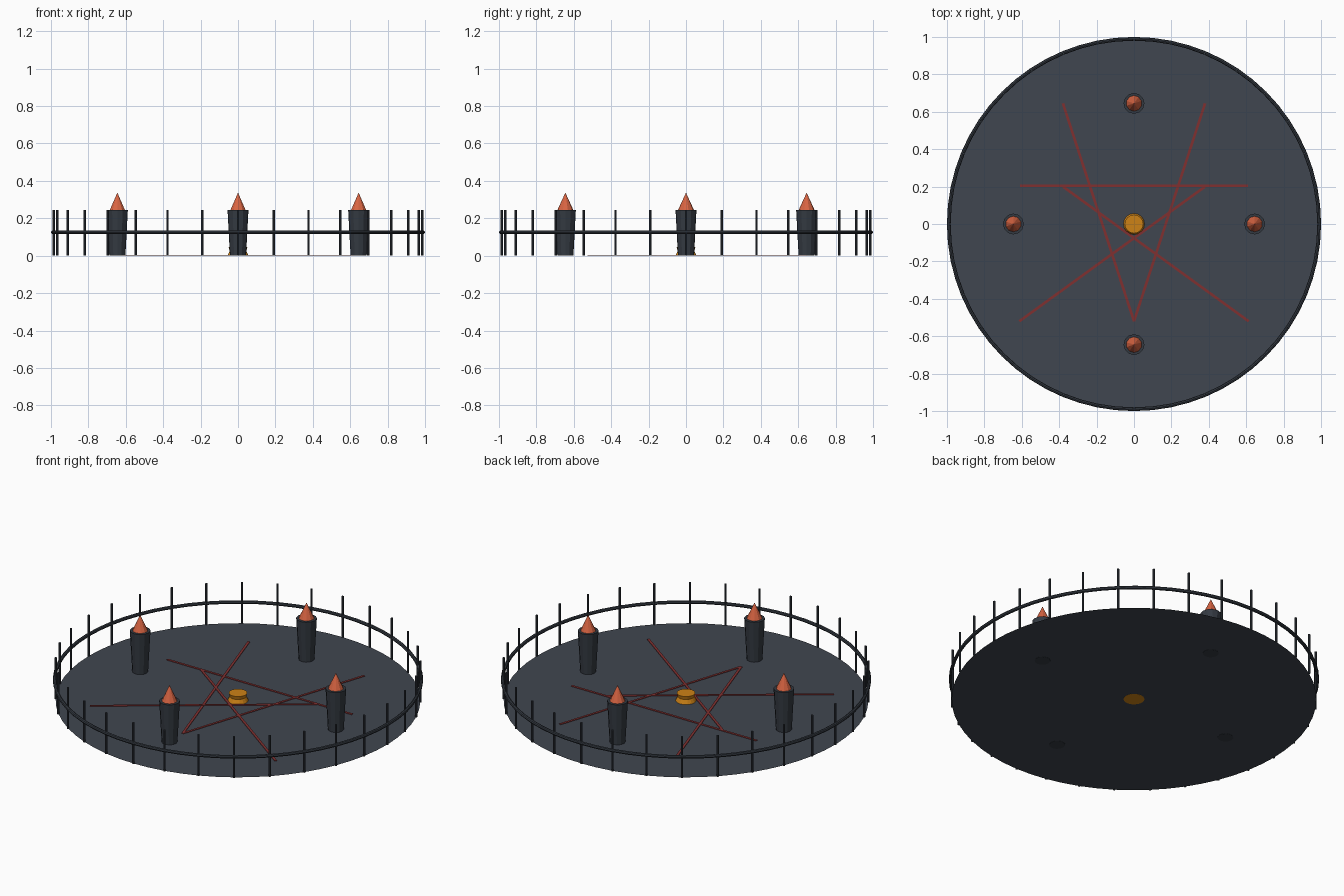
import bpy, math
from math import sin, cos, pi

if "Cube" in bpy.data.objects:
    bpy.data.objects.remove(bpy.data.objects["Cube"])


def srgb(r, g, b):
    return tuple(((c / 255 + 0.055) / 1.055) ** 2.4 for c in (r, g, b)) + (1.0,)


def material(name, rgb):
    m = bpy.data.materials.new(name)
    m.diffuse_color = srgb(*rgb)
    m.use_nodes = True
    m.node_tree.nodes["Principled BSDF"].inputs["Base Color"].default_value = m.diffuse_color
    return m


STONE = material("slate floor", (64, 70, 80))
IRON = material("dark iron", (52, 58, 66))
RED = material("dull red", (128, 48, 48))
FLAME = material("flame orange", (216, 100, 66))
GOLD = material("amber gold", (205, 130, 22))


def finish(name, mat, smooth=False):
    ob = bpy.context.object
    ob.name = name
    ob.data.materials.append(mat)
    if smooth:
        bpy.ops.object.shade_smooth_by_angle(angle=math.radians(40))
    return ob


def frustum(name, mat, x, y, z0, z1, r0, r1, sides, smooth=False):
    bpy.ops.mesh.primitive_cone_add(vertices=sides, radius1=r0, radius2=r1,
                                    depth=z1 - z0, location=(x, y, (z0 + z1) / 2))
    return finish(name, mat, smooth)


# Round floor, a single thin sheet
bpy.ops.mesh.primitive_circle_add(vertices=64, radius=0.985, fill_type='NGON',
                                  location=(0, 0, 0.001))
finish("floor", STONE)

# Fence: one rail and 32 thin posts
bpy.ops.mesh.primitive_torus_add(major_radius=0.99, minor_radius=0.01,
                                 major_segments=64, minor_segments=8,
                                 location=(0, 0, 0.125))
finish("fence_rail", IRON, True)
for i in range(32):
    a = i * pi / 16
    frustum("fence_post", IRON, 0.985 * cos(a), 0.985 * sin(a), 0, 0.245, 0.0065, 0.0065, 8)

# Four tapered torch stands with flames
for i in range(4):
    x, y = 0.645 * cos(i * pi / 2), 0.645 * sin(i * pi / 2)
    frustum("torch_stand", IRON, x, y, 0, 0.245, 0.043, 0.056, 12)
    frustum("torch_flame", FLAME, x, y, 0.2455, 0.337, 0.042, 0, 10)

# Five painted floor lines forming a loose star
LINES = [(-0.61, 0.205, 0.61, 0.205), (-0.38, 0.645, 0, -0.52), (0.38, 0.645, 0, -0.52),
         (-0.613, -0.52, 0.38, 0.2), (0.613, -0.52, -0.38, 0.2)]
for i, (x0, y0, x1, y1) in enumerate(LINES):
    bpy.ops.mesh.primitive_cube_add(
        size=1, location=((x0 + x1) / 2, (y0 + y1) / 2, 0.003 + i * 0.0001),
        rotation=(0, 0, math.atan2(y1 - y0, x1 - x0)),
        scale=(math.hypot(x1 - x0, y1 - y0), 0.014, 0.003))
    finish("floor_line", RED)

# Small centre pedestal: flared foot under a round cap
frustum("pedestal_foot", GOLD, 0, 0, 0, 0.028, 0.057, 0.043, 16)
frustum("pedestal_cap", GOLD, 0, 0, 0.026, 0.046, 0.045, 0.05, 16)
